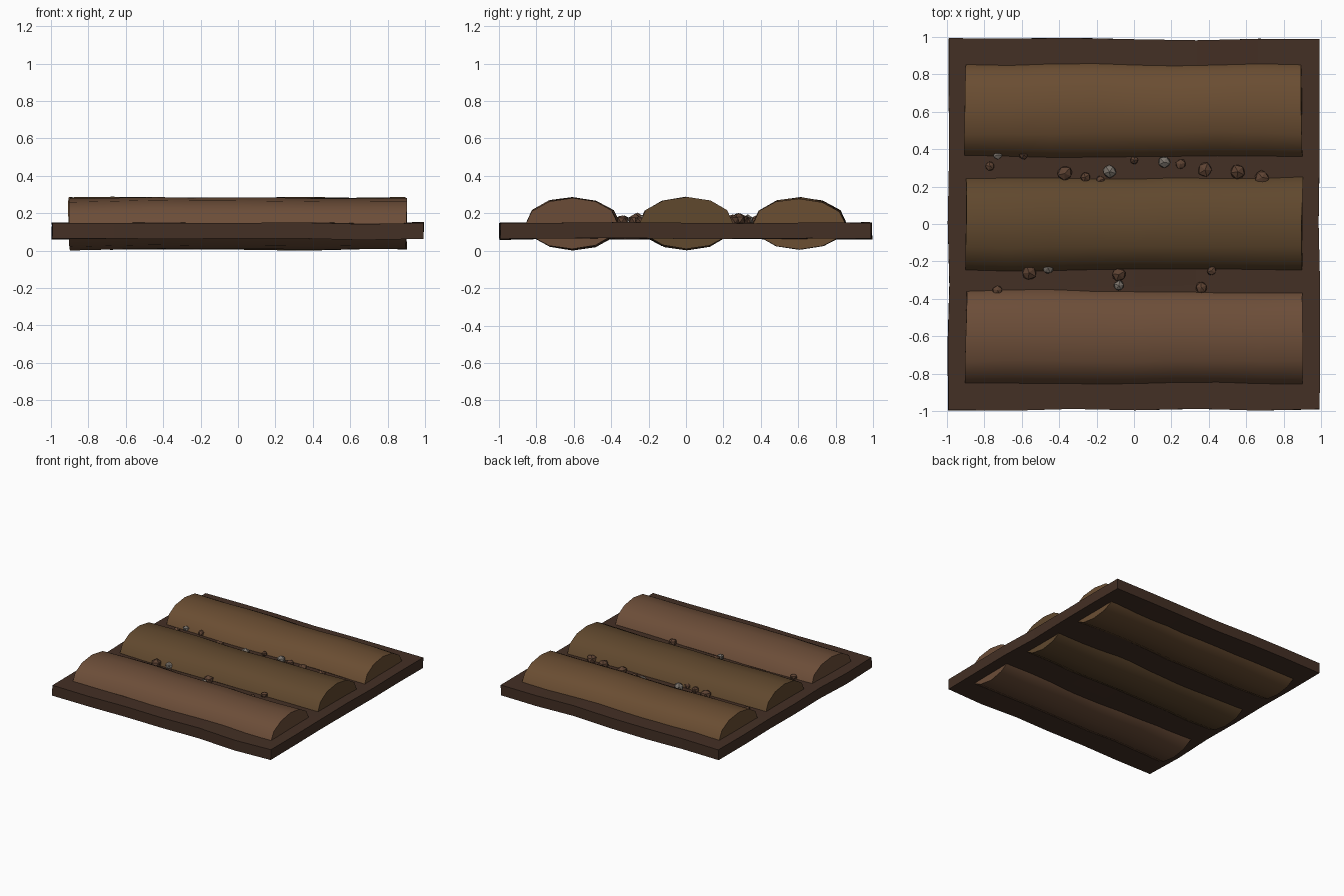
import bpy, bmesh, math, random
from mathutils import Matrix, Vector, noise

if "Cube" in bpy.data.objects:
    bpy.data.objects.remove(bpy.data.objects["Cube"])

random.seed(4)


def material(name, rgb):
    m = bpy.data.materials.new(name)
    m.diffuse_color = (*rgb, 1)
    m.use_nodes = True
    m.node_tree.nodes["Principled BSDF"].inputs["Base Color"].default_value = m.diffuse_color
    return m


def finish(bm, name, mat, smooth=None):
    bmesh.ops.recalc_face_normals(bm, faces=bm.faces)
    me = bpy.data.meshes.new(name)
    bm.to_mesh(me)
    bm.free()
    me.materials.append(mat)
    ob = bpy.data.objects.new(name, me)
    bpy.context.collection.objects.link(ob)
    if smooth:
        bpy.ops.object.select_all(action='DESELECT')
        ob.select_set(True)
        bpy.context.view_layer.objects.active = ob
        bpy.ops.object.shade_smooth_by_angle(angle=math.radians(smooth))
    return ob


def wobble(bm, amount, seed):
    for v in bm.verts:
        n = noise.noise_vector(v.co * 2.3 + Vector((seed, seed * 2, 0)))
        v.co += Vector((n.x * amount, n.y * amount, n.z * amount * 0.7))


# Slab of dark soil with slightly uneven edges
bm = bmesh.new()
bmesh.ops.create_cube(bm, size=1)
flat = [e for e in bm.edges if abs(e.verts[0].co.z - e.verts[1].co.z) < 0.1]
bmesh.ops.subdivide_edges(bm, edges=flat, cuts=5, use_grid_fill=True)
for v in bm.verts:
    v.co = Vector((v.co.x * 1.985, v.co.y * 1.985, 0.106 + v.co.z * 0.085))
wobble(bm, 0.014, 3.7)
finish(bm, "soil_base", material("dark_soil", (0.057, 0.029, 0.018)))

# Three tilled ridges: twelve-sided flattened logs sunk through the slab
SIDES, RINGS = 12, 9
ridges = [("front_ridge", -0.608, (0.15, 0.075, 0.040)),
          ("middle_ridge", 0.0, (0.118, 0.065, 0.027)),
          ("back_ridge", 0.608, (0.145, 0.075, 0.032))]
for i, (name, y, rgb) in enumerate(ridges):
    bm = bmesh.new()
    rings = []
    for r in range(RINGS):
        x = -0.9 + 1.8 * r / (RINGS - 1)
        rings.append([bm.verts.new((x, y + 0.247 * math.sin(a), 0.145 + 0.138 * math.cos(a)))
                      for a in (math.tau * s / SIDES for s in range(SIDES))])
    for a, b in zip(rings, rings[1:]):
        for s in range(SIDES):
            t = (s + 1) % SIDES
            bm.faces.new((a[s], a[t], b[t], b[s]))
    bm.faces.new(rings[0])
    bm.faces.new(rings[-1])
    wobble(bm, 0.014, 1.3 + i)
    finish(bm, name, material(name + "_soil", rgb), 40)

# Pebbles and clods scattered in the furrows: x, y, radius, is stone
pebbles = [(-.73, .37, .027, 1), (-.59, .37, .027, 0), (-.77, .31, .027, 0),
           (-.37, .27, .045, 0), (-.26, .25, .030, 0), (-.13, .28, .040, 1),
           (-.18, .235, .025, 0), (0, .34, .024, 0), (.16, .33, .037, 1),
           (.25, .32, .030, 0), (.38, .29, .042, 0), (.555, .28, .043, 0),
           (.685, .25, .040, 0), (-.56, -.26, .045, 0), (-.46, -.235, .033, 1),
           (-.08, -.27, .040, 0), (-.08, -.33, .030, 1), (.415, -.25, .027, 0),
           (-.73, -.355, .030, 0), (.36, -.34, .033, 0)]
stone = material("stone", (0.2, 0.175, 0.15))
clod = material("clod", (0.11, 0.055, 0.032))
for i, (x, y, r, is_stone) in enumerate(pebbles):
    bm = bmesh.new()
    bmesh.ops.create_icosphere(bm, subdivisions=1, radius=r)
    for v in bm.verts:
        v.co *= random.uniform(0.88, 1.08)
        v.co.z *= 0.85
    turn = Matrix.Rotation(random.uniform(0, math.tau), 4, 'Z')
    bmesh.ops.transform(bm, matrix=Matrix.Translation((x, y, 0.163)) @ turn, verts=bm.verts)
    finish(bm, f"{'stone' if is_stone else 'clod'}_{i + 1}", stone if is_stone else clod)
